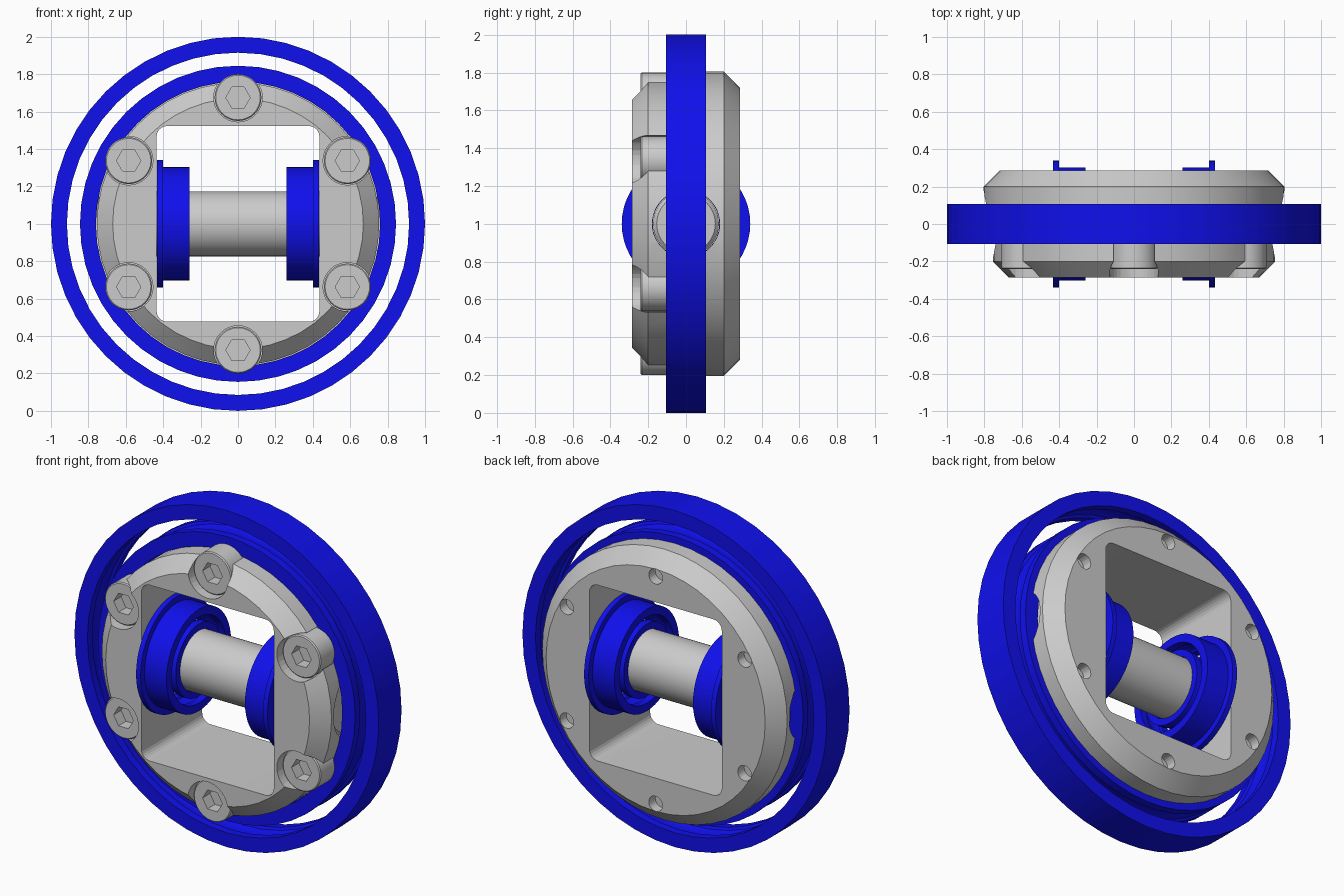
import bpy, bmesh
from math import cos, sin, pi, radians
from mathutils import Vector, Matrix

if "Cube" in bpy.data.objects:
    bpy.data.objects.remove(bpy.data.objects["Cube"])

CZ = 1.0  # height of the wheel centre
blue = bpy.data.materials.new("bearing_blue")
blue.diffuse_color = (0.005, 0.005, 0.85, 1)
blue.use_nodes = True
blue.node_tree.nodes["Principled BSDF"].inputs["Base Color"].default_value = blue.diffuse_color


def finish(bm, name, mat=None, smooth=True):
    bmesh.ops.remove_doubles(bm, verts=bm.verts, dist=1e-5)
    bmesh.ops.recalc_face_normals(bm, faces=bm.faces)
    me = bpy.data.meshes.new(name)
    bm.to_mesh(me)
    bm.free()
    ob = bpy.data.objects.new(name, me)
    bpy.context.collection.objects.link(ob)
    if mat:
        me.materials.append(mat)
    if smooth:
        smooth_by_angle(ob)
    return ob


def smooth_by_angle(ob):
    bpy.ops.object.select_all(action='DESELECT')
    ob.select_set(True)
    bpy.context.view_layer.objects.active = ob
    bpy.ops.object.shade_smooth_by_angle(angle=radians(30))


def lathe(name, profile, axis='Y', centre=(0, 0, CZ), seg=48, mat=None, smooth=True):
    """Spin a closed (radius, position) profile round the given axis."""
    bm = bmesh.new()
    c = Vector(centre)
    rings = []
    for i in range(seg):
        t = 2 * pi * i / seg
        ring = []
        for r, a in profile:
            p = (r * cos(t), a, r * sin(t)) if axis == 'Y' else (a, r * cos(t), r * sin(t))
            ring.append(bm.verts.new(c + Vector(p)))
        rings.append(ring)
    n = len(profile)
    for i in range(seg):
        A, B = rings[i], rings[(i + 1) % seg]
        for j in range(n):
            k = (j + 1) % n
            if profile[j][0] == 0 and profile[k][0] == 0:
                continue
            bm.faces.new((A[j], A[k], B[k], B[j]))
    bmesh.ops.dissolve_degenerate(bm, dist=1e-5, edges=bm.edges)
    return finish(bm, name, mat, smooth)


def rod(name, r, a0, a1, **kw):
    return lathe(name, [(0, a0), (r, a0), (r, a1), (0, a1)], **kw)


def cut(ob, cutters):
    for c in cutters:
        c.hide_render = True
        m = ob.modifiers.new("cut", 'BOOLEAN')
        m.operation, m.solver, m.object = 'DIFFERENCE', 'EXACT', c
    dg = bpy.context.evaluated_depsgraph_get()
    dg.update()
    me = bpy.data.meshes.new_from_object(ob.evaluated_get(dg))
    ob.modifiers.clear()
    ob.data = me
    for c in cutters:
        bpy.data.objects.remove(c)
    smooth_by_angle(ob)


def groove(r, depth, mid, half, n=6):
    """Arc-shaped ball track points running from +half to -half."""
    return [(r + depth * sin(pi * i / n), mid + half * cos(pi * i / n)) for i in range(n + 1)]


# Large bearing races
lathe("large_outer_race", [(0.915, -0.107), (1.0, -0.107), (1.0, 0.107), (0.915, 0.107)]
      + groove(0.915, 0.03, 0, 0.06), mat=blue)
lathe("large_inner_race", [(0.845, -0.107), (0.76, -0.107), (0.76, 0.107), (0.845, 0.107)]
      + groove(0.845, -0.03, 0, 0.06), mat=blue)

# Hub body with chamfered faces and a rear shoulder
hub = lathe("hub", [(0, -0.285), (0.67, -0.285), (0.755, -0.2), (0.755, 0.107),
                    (0.805, 0.107), (0.805, 0.2), (0.72, 0.285), (0, 0.285)])

# Rounded window cutter
bm = bmesh.new()
bmesh.ops.create_cube(bm, size=1, matrix=Matrix.Translation((0, 0, CZ)) @ Matrix.Diagonal((0.87, 1.0, 1.045, 1)))
long_edges = [e for e in bm.edges if abs(e.verts[0].co.y - e.verts[1].co.y) > 0.5]
bmesh.ops.bevel(bm, geom=long_edges, offset=0.055, segments=6, profile=0.5, affect='EDGES')
cutters = [finish(bm, "window_cutter", smooth=False)]

# Axle bore, bolt pockets and rear bolt holes
cutters.append(rod("bore_cutter", 0.178, -0.9, 0.9, axis='X', smooth=False))
spots = [(0.675 * cos(radians(30 + 60 * i)), 0, CZ + 0.675 * sin(radians(30 + 60 * i))) for i in range(6)]
for p in spots:
    cutters.append(rod("pocket_cutter", 0.13, -0.5, -0.107, centre=p, seg=32, smooth=False))
    cutters.append(rod("hole_cutter", 0.045, 0.225, 0.4, centre=p, seg=24, smooth=False))
cut(hub, cutters)

# Socket-head bolts
for i, p in enumerate(spots):
    head = lathe(f"bolt_{i + 1}", [(0, -0.24), (0.119, -0.24), (0.125, -0.234), (0.125, -0.105), (0, -0.105)],
                 centre=p, seg=32)
    cut(head, [rod("socket_cutter", 0.065, -0.4, -0.17, centre=p, seg=6, smooth=False)])

# Cross axle with chamfered ends
lathe("axle", [(0, -0.725), (0.155, -0.725), (0.174, -0.705), (0.174, 0.705), (0.155, 0.725), (0, 0.725)], axis='X')

# Small flanged bearings on the axle, mirrored left and right
for side, s in (("left", -1), ("right", 1)):
    outer = [(0.255, 0.258), (0.303, 0.258), (0.303, 0.402), (0.34, 0.402), (0.34, 0.432), (0.255, 0.432)]
    outer += groove(0.255, 0.02, 0.345, 0.045)
    inner = [(0.215, 0.258), (0.176, 0.258), (0.176, 0.432), (0.215, 0.432)]
    inner += groove(0.215, -0.02, 0.345, 0.045)
    for part, prof in (("outer", outer), ("inner", inner)):
        lathe(f"small_{part}_race_{side}", [(r, s * a) for r, a in prof], axis='X', mat=blue)
